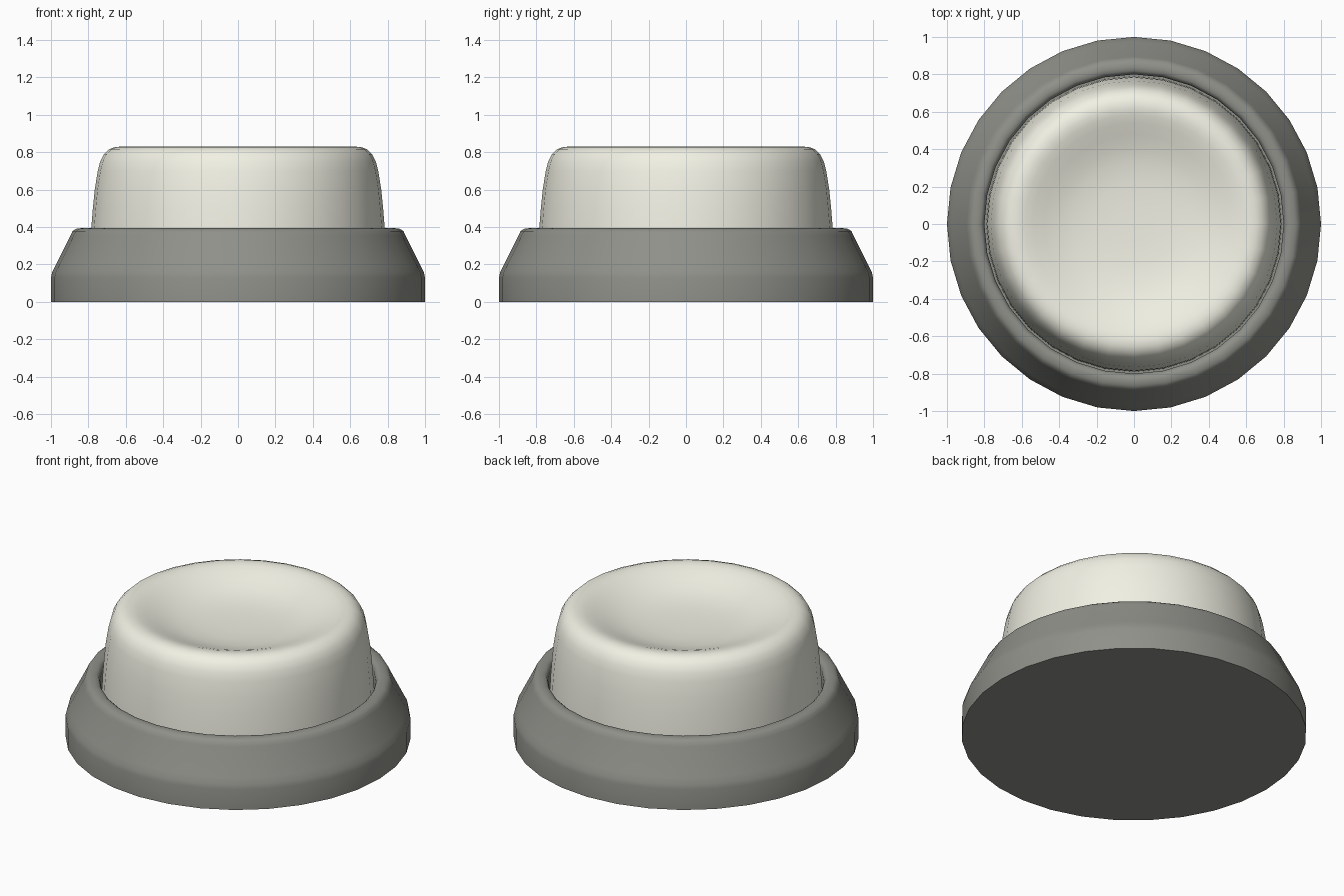
import bpy, bmesh
from math import pi, cos, sin, radians

if "Cube" in bpy.data.objects:
    bpy.data.objects.remove(bpy.data.objects["Cube"])


def material(name, color):
    m = bpy.data.materials.new(name)
    m.diffuse_color = color
    m.use_nodes = True
    m.node_tree.nodes["Principled BSDF"].inputs["Base Color"].default_value = m.diffuse_color
    return m


def lathe(name, profile, segments, mat, angle):
    """Revolve (radius, height) points round z; radius 0 makes a pole."""
    bm = bmesh.new()
    rings = []
    for r, z in profile:
        n = segments if r > 0 else 1
        rings.append([bm.verts.new((r * cos(2 * pi * i / segments),
                                    r * sin(2 * pi * i / segments), z)) for i in range(n)])
    for a, b in zip(rings, rings[1:]):
        for i in range(segments):
            j = (i + 1) % segments
            quad = [a[i % len(a)], a[j % len(a)], b[j % len(b)], b[i % len(b)]]
            bm.faces.new(list(dict.fromkeys(quad)))
    bmesh.ops.recalc_face_normals(bm, faces=bm.faces)
    mesh = bpy.data.meshes.new(name)
    bm.to_mesh(mesh)
    bm.free()
    mesh.materials.append(mat)
    obj = bpy.data.objects.new(name, mesh)
    bpy.context.collection.objects.link(obj)
    bpy.ops.object.select_all(action='DESELECT')
    obj.select_set(True)
    bpy.context.view_layer.objects.active = obj
    bpy.ops.object.shade_smooth_by_angle(angle=radians(angle))
    return obj


grey = material("dark_grey", (0.28, 0.28, 0.255, 1))
cream = material("cream", (0.88, 0.88, 0.78, 1))

# Housing: straight foot, sloped collar, rounded lip and a well for the cap
lathe("housing", [(0, 0), (1, 0), (1, 0.13), (0.993, 0.16), (0.975, 0.195),
                  (0.895, 0.355), (0.885, 0.378), (0.865, 0.391), (0.84, 0.394),
                  (0.82, 0.391), (0.807, 0.38), (0.80, 0.36), (0.80, 0.22), (0, 0.22)],
      32, grey, 40)

# Push cap: tapered wall, rounded rim and dished top
lathe("push_cap", [(0, 0.22), (0.79, 0.22), (0.788, 0.32), (0.784, 0.40), (0.776, 0.50),
                   (0.766, 0.60), (0.75, 0.70), (0.737, 0.75), (0.717, 0.79),
                   (0.688, 0.817), (0.655, 0.829), (0.62, 0.83), (0.585, 0.823),
                   (0.54, 0.808), (0.48, 0.785), (0.41, 0.76), (0.33, 0.74),
                   (0.22, 0.727), (0.1, 0.723), (0, 0.722)],
      32, cream, 40)
